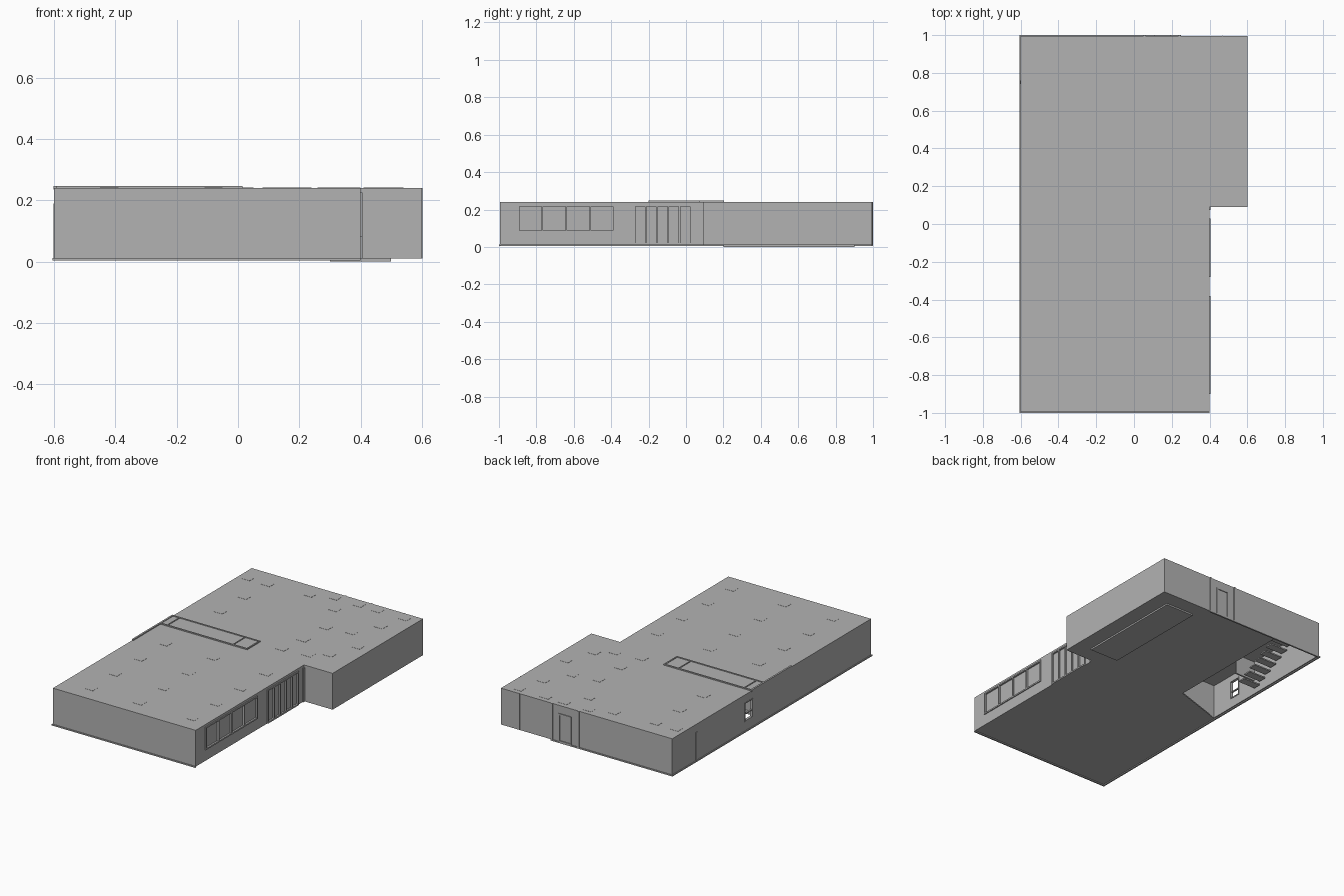
import bpy
import bmesh

if "Cube" in bpy.data.objects:
    bpy.data.objects.remove(bpy.data.objects["Cube"], do_unlink=True)

# Single plaster colour
plaster = bpy.data.materials.new("plaster_grey")
plaster.use_nodes = True
colour = (0.45, 0.45, 0.45, 1)
plaster.diffuse_color = colour
plaster.node_tree.nodes["Principled BSDF"].inputs["Base Color"].default_value = colour

BASE, TOP, T = 0.01, 0.24, 0.012


def make(name, bm):
    mesh = bpy.data.meshes.new(name)
    bmesh.ops.recalc_face_normals(bm, faces=bm.faces)
    bm.to_mesh(mesh)
    bm.free()
    mesh.materials.append(plaster)
    obj = bpy.data.objects.new(name, mesh)
    bpy.context.collection.objects.link(obj)
    return obj


def add_box(bm, xs, ys, zs):
    cube = bmesh.ops.create_cube(bm, size=1)["verts"]
    for v in cube:
        for i, (lo, hi) in enumerate((xs, ys, zs)):
            v.co[i] = lo if v.co[i] < 0 else hi


def boxes(name, parts):
    bm = bmesh.new()
    for part in parts:
        add_box(bm, *part)
    return make(name, bm)


def slab(name, outline, z0, z1):
    bm = bmesh.new()
    face = bm.faces.new([bm.verts.new((x, y, z0)) for x, y in outline])
    top = bmesh.ops.extrude_face_region(bm, geom=[face])["geom"]
    for v in top:
        if isinstance(v, bmesh.types.BMVert):
            v.co.z = z1
    return make(name, bm)


def on_wall(axis, depth, span, zs):
    return (depth, span, zs) if axis == "x" else (span, depth, zs)


def wall(name, axis, depth, span, openings=()):
    """Straight wall split around openings (start, end, sill, head)."""
    parts, start = [], span[0]
    for a, b, sill, head in openings:
        parts.append(on_wall(axis, depth, (start, a), (BASE, TOP)))
        parts.append(on_wall(axis, depth, (a, b), (BASE, sill)))
        parts.append(on_wall(axis, depth, (a, b), (head, TOP)))
        start = b
    parts.append(on_wall(axis, depth, (start, span[1]), (BASE, TOP)))
    return boxes(name, parts)


def frame(name, axis, depth, span, zs, panels, bar=0.009):
    """Window frame with evenly spaced upright bars."""
    a, b = span
    parts = [on_wall(axis, depth, span, (zs[0], zs[0] + bar)),
             on_wall(axis, depth, span, (zs[1] - bar, zs[1]))]
    for i in range(panels + 1):
        p = a + (b - a - bar) * i / panels
        parts.append(on_wall(axis, depth, (p, p + bar), zs))
    return boxes(name, parts)


# Roof and floor; the stair room is open underneath
slab("roof", [(-0.6, -0.995), (0.4, -0.995), (0.4, 0.09), (0.6, 0.09),
              (0.6, 0.995), (-0.6, 0.995)], TOP - T, TOP)
slab("floor", [(-0.6, -0.995), (0.4, -0.995), (0.4, 0.09), (0.6, 0.09), (0.6, 0.995),
               (-0.26, 0.995), (-0.26, 0.14), (-0.6, 0.03)], BASE, BASE + 0.008)

# Outer walls
wall("front_wall", "y", (-0.995, -0.995 + T), (-0.6, 0.4))
wall("back_wall", "y", (0.995 - T, 0.995), (-0.6, 0.6))
wall("right_wall", "x", (-0.6, -0.6 + T), (-0.995, 0.995), [(0.19, 0.27, 0.07, 0.19)])
wall("left_wing_wall", "x", (0.6 - T, 0.6), (0.09, 0.995))
wall("notch_wall", "y", (0.09, 0.09 + T), (0.4, 0.6))
wall("left_wall", "x", (0.4 - T, 0.4), (-0.995, 0.09),
     [(-0.9, -0.38, 0.08, 0.22), (-0.28, 0.03, 0.02, 0.22)])

# Glazing along the recessed side
boxes("window_panes", [((0.39, 0.395), (-0.9, -0.38), (0.08, 0.22)),
                       ((0.39, 0.395), (-0.28, 0.03), (0.02, 0.22))])
frame("window_frame", "x", (0.39, 0.406), (-0.9, -0.38), (0.08, 0.225), 4)
frame("entrance_frame", "x", (0.39, 0.406), (-0.28, 0.03), (BASE, 0.225), 5)
frame("small_window_frame", "x", (-0.602, -0.585), (0.19, 0.27), (0.07, 0.19), 1, 0.006)
boxes("small_window_bar", [((-0.6, -0.59), (0.19, 0.27), (0.115, 0.121))])

# Back door with its full height surround
boxes("door_surround", [((x, x + 0.012), (0.99, 1.0), (BASE, TOP)) for x in (0.05, 0.235)])
frame("back_door_frame", "y", (0.99, 1.0), (0.105, 0.195), (BASE, 0.19), 1)
boxes("back_wall_joint", [((0.468, 0.472), (0.99, 0.997), (BASE, TOP))])

# Base trims, wall joints and corner post
boxes("base_trim", [((-0.605, 0.4), (-1.0, -0.99), (0.004, 0.012)),
                    ((-0.605, -0.595), (-1.0, 1.0), (0.004, 0.012)),
                    ((-0.6, 0.25), (0.99, 1.0), (0.004, 0.012)),
                    ((0.3, 0.5), (0.2, 0.9), (0.0, 0.011))])
boxes("wall_joints", [((0.595, 0.602), (0.798, 0.804), (BASE, TOP)),
                      ((-0.603, -0.595), (0.74, 0.76), (BASE, 0.19)),
                      ((0.395, 0.406), (0.075, 0.09), (BASE, 0.225))])

# Raised duct outline on the roof
ROOF = (TOP - 0.005, 0.247)
boxes("roof_duct_rails", [((-0.6, 0.015), (0.195, 0.203), ROOF),
                          ((-0.6, 0.015), (0.07, 0.078), ROOF),
                          ((0.007, 0.015), (0.07, 0.203), ROOF),
                          ((-0.09, -0.084), (0.07, 0.203), ROOF),
                          ((-0.603, -0.592), (-0.2, 0.203), ROOF),
                          ((-0.55, -0.544), (0.07, 0.203), ROOF)])
boxes("roof_duct_plate", [((-0.6, 0.01), (0.075, 0.2), (TOP - 0.005, 0.243))])

# Ceiling light housings showing through the roof
lights = [(-.54, .87), (-.4, .87), (-.41, .65), (-.41, .41), (-.12, .89), (.02, .94),
          (.11, .81), (.19, .94), (.32, .94), (.46, .77), (.51, .94), (.21, .58),
          (.37, .61), (.51, .47), (.44, .29), (.34, .22), (.2, .37), (.17, .2)]
lights += [(x, y) for x in (-0.42, -0.08, 0.29) for y in (-0.87, -0.63, -0.38, -0.13)]
boxes("ceiling_lights", [((x - 0.03, x + 0.03), (y - 0.025, y + 0.025),
                          (TOP - 0.02, TOP + 0.001)) for x, y in lights])

# Partitions and stair inside the open room
boxes("partitions", [((-0.26, -0.25), (0.14, 0.985), (BASE, TOP)),
                     ((-0.59, -0.25), (0.03, 0.04), (BASE, TOP)),
                     ((-0.59, -0.45), (0.4, 0.41), (0.1, TOP))])
boxes("stair_treads", [((-0.58, -0.46), (0.42 + 0.05 * i, 0.47 + 0.05 * i),
                        (0.04 + 0.025 * i, 0.048 + 0.025 * i)) for i in range(7)])
